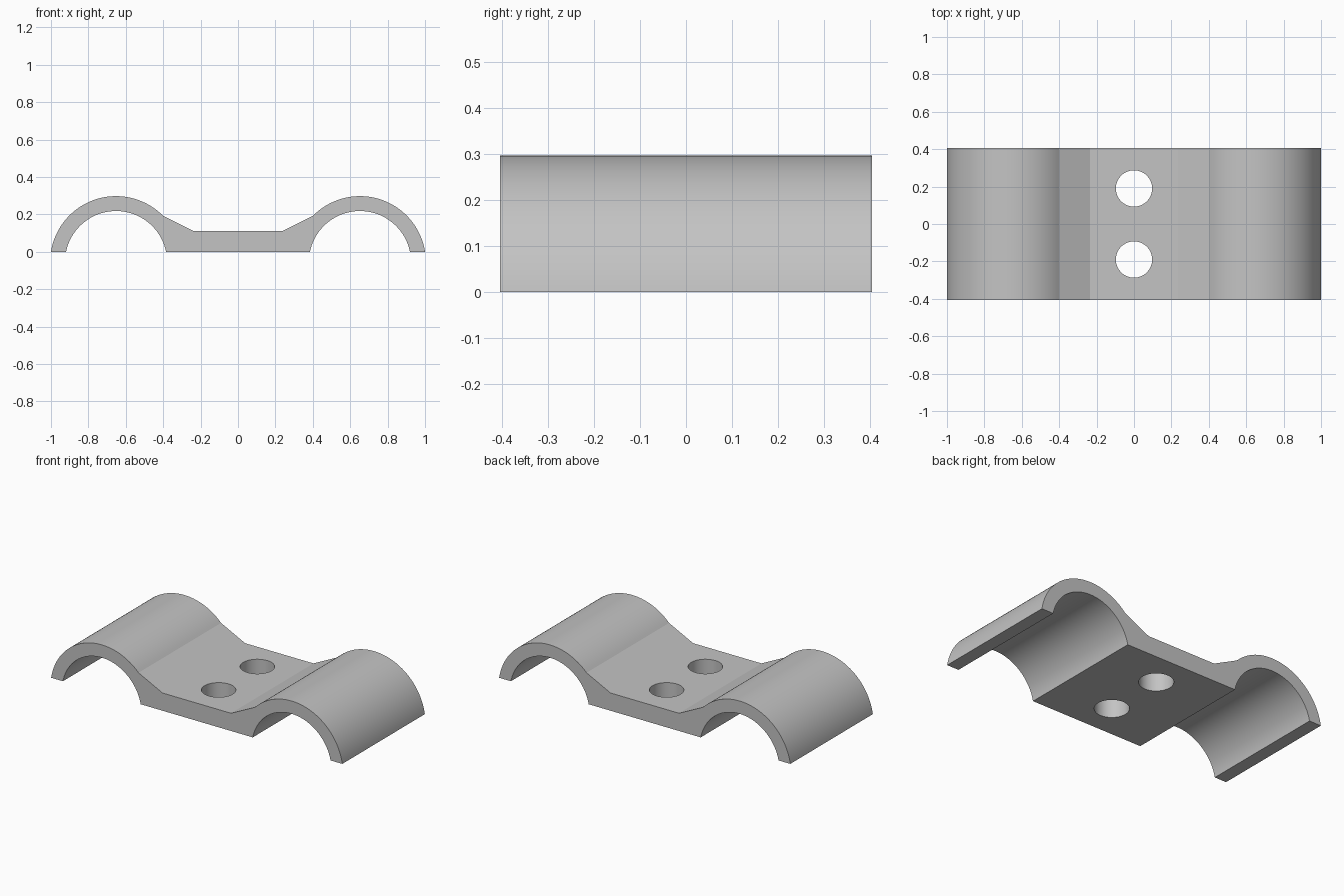
import bpy
import bmesh
from math import asin, cos, sin, pi, radians

cube = bpy.data.objects.get("Cube")
if cube:
    bpy.data.objects.remove(cube, do_unlink=True)

HALF_DEPTH = 0.405
ARCH_X, ARCH_Z = 0.652, -0.055
OUTER_R, INNER_R = 0.3525, 0.273
PLATE_Z, PLATE_X = 0.11, 0.235
HOLE_R, HOLE_Y = 0.097, 0.19

grey = bpy.data.materials.new("plain grey")
grey.use_nodes = True
colour = (0.55, 0.55, 0.55, 1)
grey.diffuse_color = colour
grey.node_tree.nodes["Principled BSDF"].inputs["Base Color"].default_value = colour


def arc(radius, start, end, steps):
    """Points along an arch, as (x, z)."""
    angles = [start + (end - start) * i / steps for i in range(steps + 1)]
    return [(ARCH_X + radius * cos(a), ARCH_Z + radius * sin(a)) for a in angles]


# Clamp profile: one half from the plate outwards, then mirrored
outer_foot = asin(-ARCH_Z / OUTER_R)
inner_foot = asin(-ARCH_Z / INNER_R)
half = [(PLATE_X, PLATE_Z)]
half += arc(OUTER_R, radians(135.6), outer_foot, 40)
half += arc(INNER_R, inner_foot, pi - inner_foot, 44)
profile = half + [(-x, z) for x, z in reversed(half)]

bm = bmesh.new()
face = bm.faces.new([bm.verts.new((x, -HALF_DEPTH, z)) for x, z in profile])
sweep = bmesh.ops.extrude_face_region(bm, geom=[face])
moved = [g for g in sweep["geom"] if isinstance(g, bmesh.types.BMVert)]
bmesh.ops.translate(bm, verts=moved, vec=(0, 2 * HALF_DEPTH, 0))
bmesh.ops.recalc_face_normals(bm, faces=bm.faces)
mesh = bpy.data.meshes.new("double_pipe_clamp")
bm.to_mesh(mesh)
bm.free()
mesh.materials.append(grey)
clamp = bpy.data.objects.new("double_pipe_clamp", mesh)
bpy.context.collection.objects.link(clamp)

# Two bolt holes through the plate
for side in (-1, 1):
    bpy.ops.mesh.primitive_cylinder_add(vertices=64, radius=HOLE_R, depth=0.5,
                                        location=(0, side * HOLE_Y, 0.05))
    cutter = bpy.context.object
    cutter.name = "bolt_hole_cutter"
    cutter.hide_render = True
    cutter.data.materials.append(grey)
    hole = clamp.modifiers.new("bolt_hole", 'BOOLEAN')
    hole.operation = 'DIFFERENCE'
    hole.solver = 'EXACT'
    hole.object = cutter
    bpy.context.view_layer.objects.active = clamp
    bpy.ops.object.modifier_apply(modifier=hole.name)
    bpy.data.objects.remove(cutter, do_unlink=True)

# Smooth arches with crisp edges
bpy.ops.object.select_all(action='DESELECT')
clamp.select_set(True)
bpy.context.view_layer.objects.active = clamp
bpy.ops.object.shade_smooth_by_angle(angle=radians(15))
